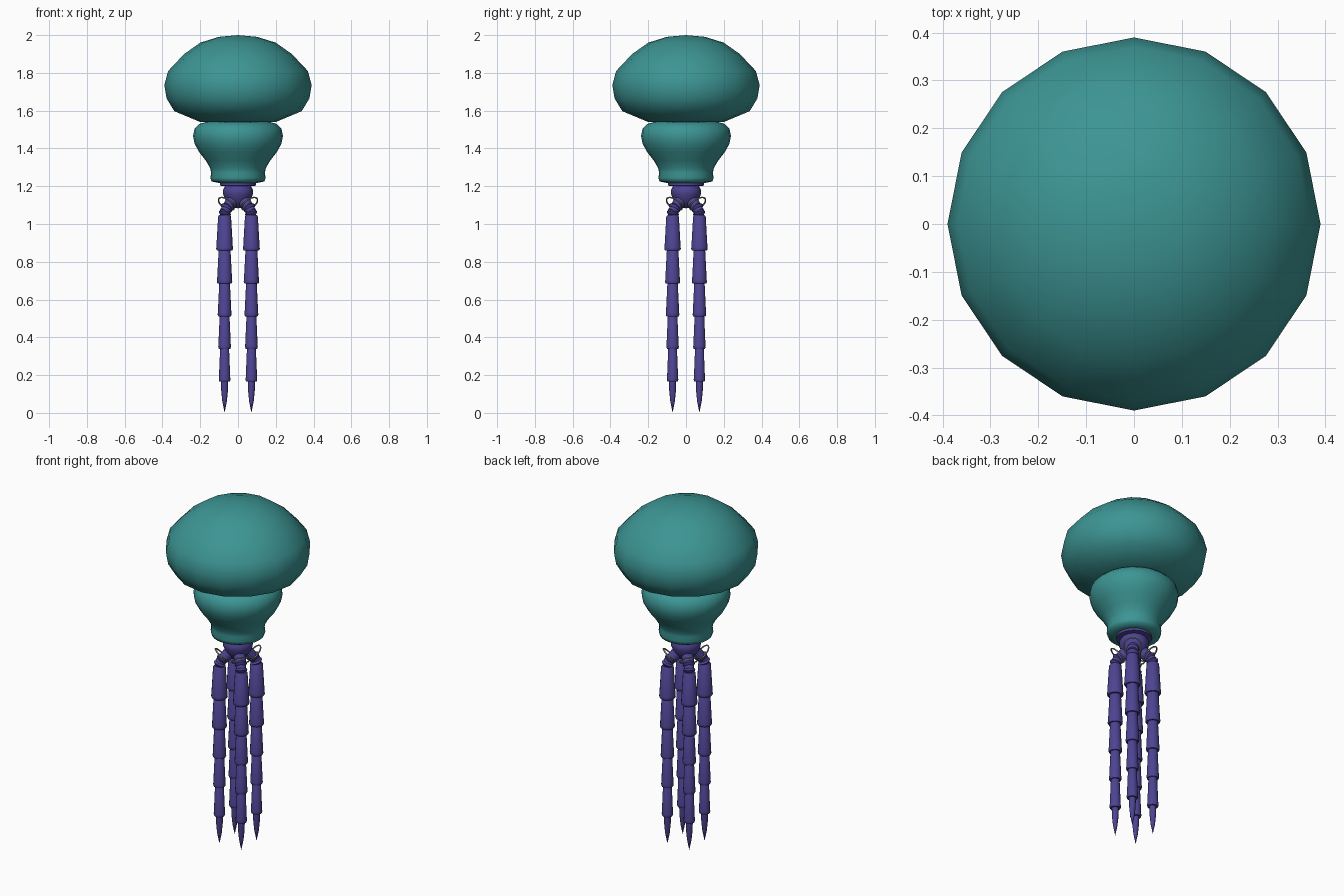
import bpy, bmesh, math
from mathutils import Vector

cube = bpy.data.objects.get("Cube")
if cube:
    bpy.data.objects.remove(cube)


def material(name, rgb):
    m = bpy.data.materials.new(name)
    m.use_nodes = True
    m.diffuse_color = (*rgb, 1)
    m.node_tree.nodes["Principled BSDF"].inputs["Base Color"].default_value = (*rgb, 1)
    return m


TEAL = material("teal", (0.045, 0.30, 0.295))
PURPLE = material("purple", (0.075, 0.058, 0.29))
GREY = material("warm grey", (0.30, 0.30, 0.25))


def finish(obj, mat, angle):
    obj.data.materials.append(mat)
    bpy.ops.object.select_all(action="DESELECT")
    obj.select_set(True)
    bpy.context.view_layer.objects.active = obj
    bpy.ops.object.shade_smooth_by_angle(angle=math.radians(angle))
    return obj


def lathe(name, profile, sides, mat, at=(0, 0, 0), axis=(0, 0, 1), angle=40):
    """Spin (radius, height) points, top to bottom, around an axis."""
    bm = bmesh.new()
    turn = Vector((0, 0, 1)).rotation_difference(Vector(axis))
    rings = []
    for r, z in profile:
        count = sides if r > 0 else 1
        rings.append([bm.verts.new(turn @ Vector((
            r * math.cos(math.tau * i / sides),
            r * math.sin(math.tau * i / sides), z)) + Vector(at)) for i in range(count)])
    for a, b in zip(rings, rings[1:]):
        for i in range(sides):
            j = (i + 1) % sides
            corners = [a[i % len(a)], b[i % len(b)], b[j % len(b)], a[j % len(a)]]
            bm.faces.new(list(dict.fromkeys(corners)))
    for ring in (rings[0], rings[-1]):
        if len(ring) > 1:
            bm.faces.new(ring)
    bmesh.ops.recalc_face_normals(bm, faces=bm.faces)
    mesh = bpy.data.meshes.new(name)
    bm.to_mesh(mesh)
    bm.free()
    obj = bpy.data.objects.new(name, mesh)
    bpy.context.collection.objects.link(obj)
    return finish(obj, mat, angle)


# Domed head and the bell-shaped collar beneath it
lathe("head", [(0, 2), (0.10, 1.991), (0.20, 1.96), (0.285, 1.90), (0.37, 1.81),
               (0.39, 1.735), (0.378, 1.665), (0.337, 1.597), (0.20, 1.54), (0, 1.53)],
      16, TEAL, angle=75)
lathe("collar", [(0, 1.545), (0.17, 1.54), (0.205, 1.53), (0.23, 1.505), (0.238, 1.465),
                 (0.23, 1.425), (0.205, 1.38), (0.17, 1.335), (0.147, 1.295),
                 (0.142, 1.27), (0.146, 1.245), (0.14, 1.225), (0.10, 1.217), (0, 1.217)],
      24, TEAL, angle=75)

# Neck plate and hub
lathe("neck_plate", [(0.095, 1.225), (0.095, 1.203), (0.07, 1.2)], 20, PURPLE)
lathe("hub", [(0.066, 1.205), (0.08, 1.18), (0.08, 1.16), (0.065, 1.125),
              (0.04, 1.09), (0, 1.083)], 16, PURPLE, angle=60)

# Four jointed tentacles, each on a short arm with a thin ring
LEVELS = [1.04, 0.865, 0.69, 0.517, 0.345, 0.172]
FOOT_RADII = [0.045, 0.041, 0.037, 0.034, 0.031]
for side_x, side in ((-1, "right"), (1, "left")):
    for side_y, end in ((-1, "front"), (1, "back")):
        tag = f"{end}_{side}"
        x, y = 0.071 * side_x, 0.071 * side_y
        down = Vector((side_x * 0.7, side_y * 0.7, -1)).normalized()
        lathe(f"{tag}_arm", [(0.036, 0), (0.03, 0.07), (0.026, 0.11)], 12, PURPLE,
              at=(x * 0.25, y * 0.25, 1.14), axis=down)
        for k in range(2):
            lathe(f"{tag}_joint_{k + 1}",
                  [(0, -0.014), (0.025, -0.012), (0.034, 0), (0.025, 0.012), (0, 0.014)],
                  12, PURPLE, at=(x * (0.86 + 0.12 * k), y * (0.86 + 0.12 * k), 1.085 - 0.028 * k),
                  axis=down + Vector((0, 0, -k)), angle=60)
        bpy.ops.mesh.primitive_torus_add(
            major_radius=0.048, minor_radius=0.004, major_segments=24, minor_segments=6,
            location=(x * 0.87, y * 0.87, 1.107),
            rotation=Vector((0, 0, 1)).rotation_difference(down).to_euler())
        ring = bpy.context.object
        ring.name = f"{tag}_ring"
        finish(ring, GREY, 70)
        for k, foot in enumerate(FOOT_RADII):
            top, low = LEVELS[k], LEVELS[k + 1]
            head = foot * 0.76
            lathe(f"{tag}_segment_{k + 1}",
                  [(head * 0.8, top + 0.008), (head, top), (foot * 0.97, low + 0.012),
                   (foot, low + 0.004), (foot * 0.9, low - 0.006)],
                  14, PURPLE, at=(x, y, 0))
        lathe(f"{tag}_tip", [(0.019, 0.175), (0.018, 0.12), (0.012, 0.06), (0, 0)],
              12, PURPLE, at=(x, y, 0))
